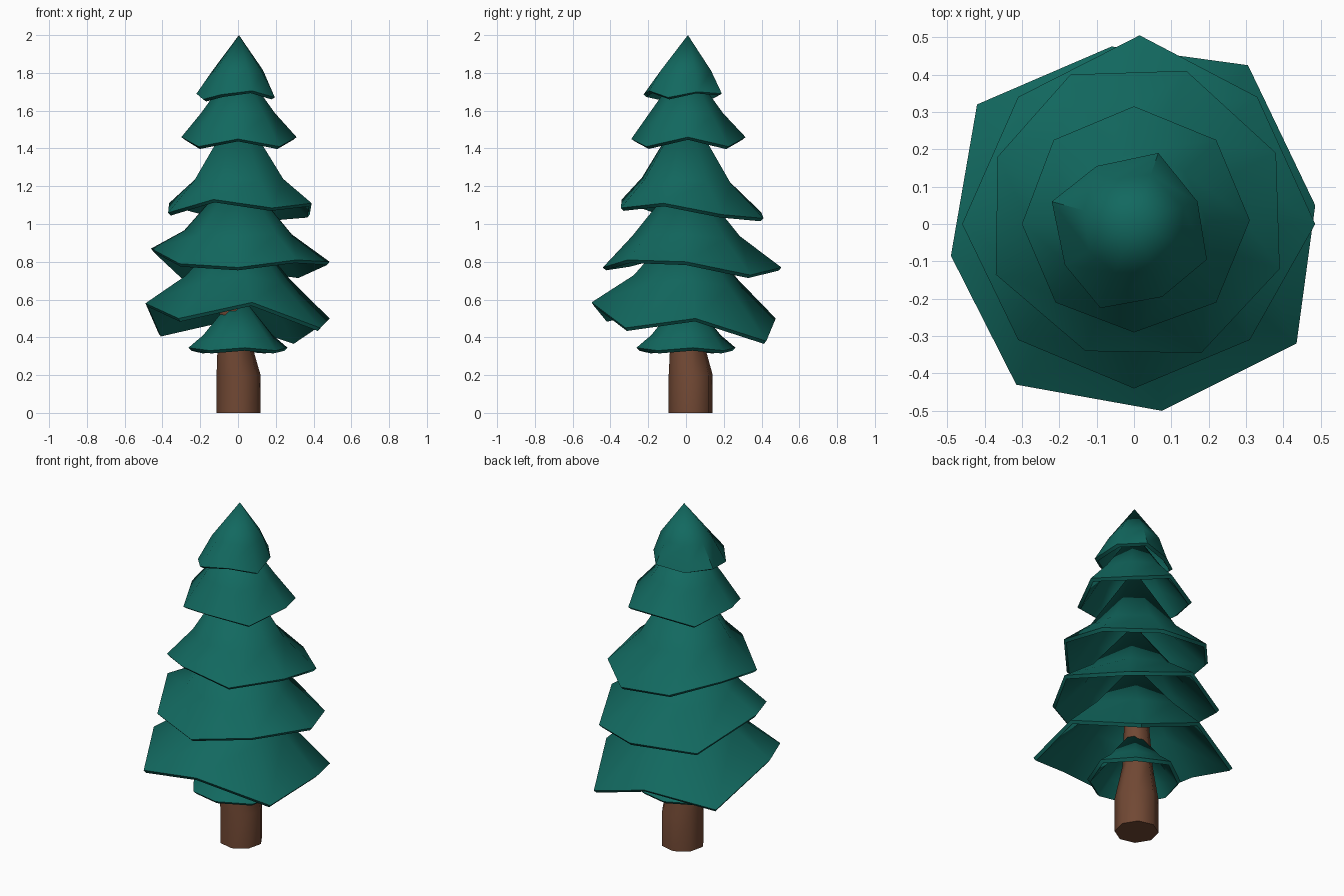
import bpy, bmesh, math

if "Cube" in bpy.data.objects:
    bpy.data.objects.remove(bpy.data.objects["Cube"])


def material(name, rgb):
    m = bpy.data.materials.new(name)
    m.diffuse_color = (*rgb, 1)
    m.use_nodes = True
    m.node_tree.nodes["Principled BSDF"].inputs["Base Color"].default_value = m.diffuse_color
    return m


GREEN = material("pine green", (0.006, 0.140, 0.115))
BROWN = material("bark brown", (0.165, 0.065, 0.034))


def finish(name, bm, mat, angle, thickness=0):
    bmesh.ops.recalc_face_normals(bm, faces=bm.faces)
    me = bpy.data.meshes.new(name)
    bm.to_mesh(me)
    bm.free()
    me.materials.append(mat)
    ob = bpy.data.objects.new(name, me)
    bpy.context.collection.objects.link(ob)
    bpy.ops.object.select_all(action='DESELECT')
    ob.select_set(True)
    bpy.context.view_layer.objects.active = ob
    if thickness:
        mod = ob.modifiers.new("shell", 'SOLIDIFY')
        mod.thickness = thickness
        mod.offset = -1
        bpy.ops.object.modifier_apply(modifier=mod.name)
    bpy.ops.object.shade_smooth_by_angle(angle=math.radians(angle))
    return ob


def bridge(bm, a, b):
    n = len(a)
    for i in range(n):
        bm.faces.new((a[i], a[(i + 1) % n], b[(i + 1) % n], b[i]))


def tier(name, rim, mid_r, mid_z, apex):
    """Hollow flared cone: ragged rim, a bend ring, then straight to the apex."""
    bm = bmesh.new()
    n = len(rim)
    mean_z = sum(p[2] for p in rim) / n
    low = [bm.verts.new(p) for p in rim]
    mid = []
    for x, y, z in rim:
        r = math.hypot(x, y)
        s = mid_r / r
        mid.append(bm.verts.new((x * s, y * s, mid_z + 0.3 * (z - mean_z))))
    top = bm.verts.new(apex)
    bridge(bm, low, mid)
    for i in range(n):
        bm.faces.new((mid[i], mid[(i + 1) % n], top))
    return finish(name, bm, GREEN, 55, 0.022)


# Foliage tiers, bottom to top; rims run anticlockwise
skirt = []
for i in range(8):
    a = math.radians(45 * i + 8)
    r = 0.265 if i % 2 == 0 else 0.25
    skirt.append((r * math.cos(a), r * math.sin(a), 0.345 if i % 2 == 0 else 0.33))
tier("foliage_skirt", skirt, 0.185, 0.41, (0, 0, 0.64))

tier("foliage_tier_1", [
    (0.485, 0.05, 0.50), (0.305, 0.425, 0.38), (-0.06, 0.475, 0.50),
    (-0.42, 0.32, 0.42), (-0.49, -0.085, 0.58), (-0.315, -0.43, 0.50),
    (0.075, -0.50, 0.585), (0.435, -0.32, 0.45)], 0.28, 0.70, (0, 0, 1.04))

tier("foliage_tier_2", [
    (0.485, 0.0, 0.80), (0.33, 0.34, 0.73), (0.015, 0.505, 0.77),
    (-0.31, 0.34, 0.73), (-0.46, 0.0, 0.87), (-0.31, -0.31, 0.79),
    (0.0, -0.44, 0.77), (0.31, -0.31, 0.81)], 0.285, 0.94, (0, 0, 1.29))

tier("foliage_tier_3", [
    (0.38, 0.19, 1.05), (0.14, 0.41, 1.03), (-0.17, 0.40, 1.06),
    (-0.365, 0.18, 1.11), (-0.37, -0.135, 1.06), (-0.13, -0.34, 1.13),
    (0.18, -0.345, 1.085), (0.39, -0.12, 1.11)], 0.25, 1.23, (0, 0, 1.63))

tier("foliage_tier_4", [
    (0.31, 0.01, 1.46), (0.22, 0.225, 1.41), (0.0, 0.315, 1.46),
    (-0.215, 0.225, 1.41), (-0.30, 0.0, 1.46), (-0.21, -0.21, 1.41),
    (0.0, -0.29, 1.45), (0.22, -0.21, 1.41)], 0.195, 1.58, (0, 0, 1.86))

tier("foliage_top", [
    (0.17, 0.06, 1.70), (0.195, -0.095, 1.67), (0.075, -0.195, 1.705),
    (-0.09, -0.225, 1.685), (-0.185, -0.11, 1.66), (-0.22, 0.06, 1.69),
    (-0.10, 0.155, 1.67), (0.065, 0.19, 1.69)][::-1], 0.14, 1.81, (0.005, 0.01, 2.0))

# Trunk: slightly leaning, tapering eight-sided post
bm = bmesh.new()
rings = []
for x, y, z, r in [(0.003, 0.025, 0, 0.118), (0.003, 0.025, 0.2, 0.118),
                   (-0.025, 0.0, 0.42, 0.082), (-0.015, 0.0, 0.8, 0.06),
                   (0, 0, 1.3, 0.04), (0, 0, 1.8, 0.02)]:
    rings.append([bm.verts.new((x + r * math.cos(math.tau * (i + 0.2) / 8),
                                y + r * math.sin(math.tau * (i + 0.2) / 8), z))
                  for i in range(8)])
for a, b in zip(rings, rings[1:]):
    bridge(bm, a, b)
bm.faces.new(rings[0])
bm.faces.new(rings[-1])
finish("trunk", bm, BROWN, 50)
